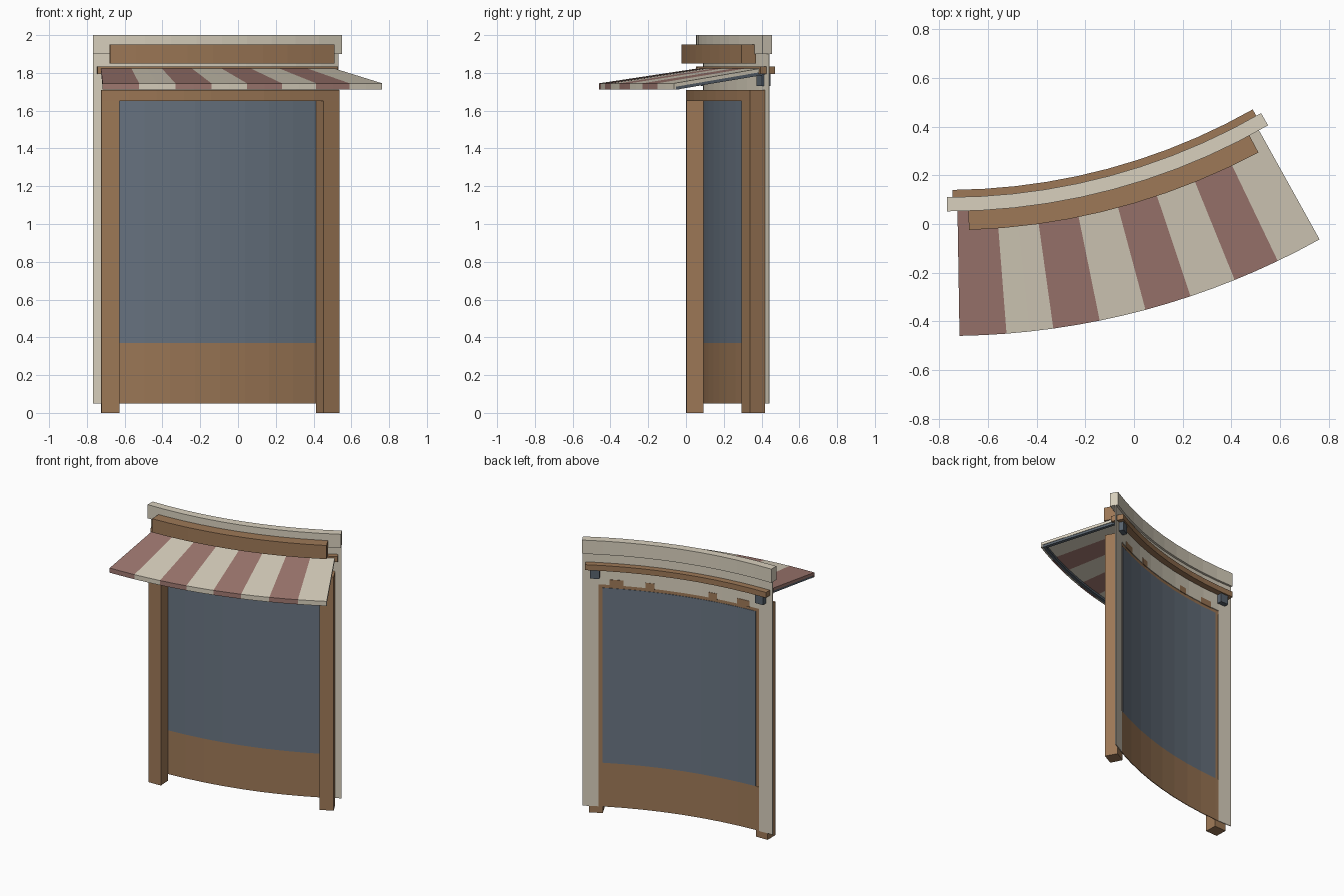
import bpy, bmesh, math

if "Cube" in bpy.data.objects:
    bpy.data.objects.remove(bpy.data.objects["Cube"])

CX, CY = -0.768, 2.69      # centre of the curved facade, which spans 0..30 degrees
SPAN = 30.0


def material(name, rgb):
    m = bpy.data.materials.new(name)
    m.diffuse_color = (*rgb, 1)
    m.use_nodes = True
    m.node_tree.nodes["Principled BSDF"].inputs["Base Color"].default_value = m.diffuse_color
    return m


wood = material("wood", (0.34, 0.19, 0.095))
cream = material("cream", (0.69, 0.63, 0.51))
red = material("faded_red", (0.35, 0.19, 0.165))
glass = material("glass", (0.14, 0.175, 0.22))
metal = material("dark_metal", (0.10, 0.125, 0.155))


def sweep(name, profile, a0, a1, mats, steps=None, per_mat=1):
    """Sweep a closed (radius, z) profile round the facade centre."""
    n = steps or max(1, round((a1 - a0) / 3))
    bm = bmesh.new()
    rings = []
    for i in range(n + 1):
        t = math.radians(a0 + (a1 - a0) * i / n)
        rings.append([bm.verts.new((CX + r * math.sin(t), CY - r * math.cos(t), z))
                      for r, z in profile])
    k = len(profile)
    for i in range(n):
        for j in range(k):
            f = bm.faces.new((rings[i][j], rings[i][(j + 1) % k],
                              rings[i + 1][(j + 1) % k], rings[i + 1][j]))
            f.material_index = (i // per_mat) % len(mats)
    bm.faces.new(rings[0])
    end = bm.faces.new(rings[-1])
    end.material_index = ((n - 1) // per_mat) % len(mats)
    bmesh.ops.recalc_face_normals(bm, faces=bm.faces)
    me = bpy.data.meshes.new(name)
    bm.to_mesh(me)
    bm.free()
    for m in mats:
        me.materials.append(m)
    ob = bpy.data.objects.new(name, me)
    bpy.context.collection.objects.link(ob)
    return ob


def block(name, a0, a1, r0, r1, z0, z1, mat):
    return sweep(name, [(r0, z0), (r1, z0), (r1, z1), (r0, z1)], a0, a1, [mat])


def pair(name, a0, a1, *rest):
    block("left_" + name, a0, a1, *rest)
    block("right_" + name, SPAN - a1, SPAN - a0, *rest)


# Thin backing wall with the window opening
pair("wall_strip", 0, 2.4, 2.595, 2.600, 0.05, 1.90, cream)
block("upper_wall", 2.4, 27.6, 2.595, 2.600, 1.675, 1.90, cream)

# Window and lower panel
block("window", 3, 27, 2.597, 2.602, 0.37, 1.65, glass)
block("lower_panel", 3, 27, 2.597, 2.602, 0.05, 0.37, wood)
pair("panel_edge", 2.4, 3, 2.597, 2.602, 0.05, 0.37, wood)

# Posts, header and the small tabs behind it
pair("post", 0.95, 3, 2.60, 2.69, 0, 1.65, wood)
block("header", 0.95, 29.05, 2.60, 2.69, 1.65, 1.71, wood)
pair("outer_tab", 4.0, 6.1, 2.592, 2.597, 1.67, 1.715, wood)
pair("inner_tab", 9.4, 10.8, 2.592, 2.597, 1.67, 1.715, wood)

# Cornice, sign board and awning rail
block("cornice", 0, 30, 2.58, 2.638, 1.90, 2.0, cream)
block("sign_board", 1.9, 28.1, 2.63, 2.716, 1.85, 1.95, wood)
block("awning_rail", 0.5, 29.5, 2.55, 2.637, 1.795, 1.835, wood)
pair("rail_bracket", 1.2, 2.6, 2.56, 2.61, 1.73, 1.795, metal)

# Striped awning with a short front valance
canopy = [(2.60, 1.828), (3.15, 1.745), (3.15, 1.711), (3.138, 1.711),
          (3.138, 1.727), (2.60, 1.808)]
sweep("awning", canopy, 0.93, 29.07, [red, cream], steps=16, per_mat=2)

# Metal frame under the awning
arm = [(2.60, 1.808), (3.138, 1.727), (3.138, 1.711), (2.60, 1.790)]
for side, a in (("left", 1.0), ("right", 28.55)):
    sweep(side + "_awning_arm", arm, a, a + 0.45, [metal])
block("awning_front_bar", 1.0, 29.0, 3.115, 3.137, 1.711, 1.728, metal)
